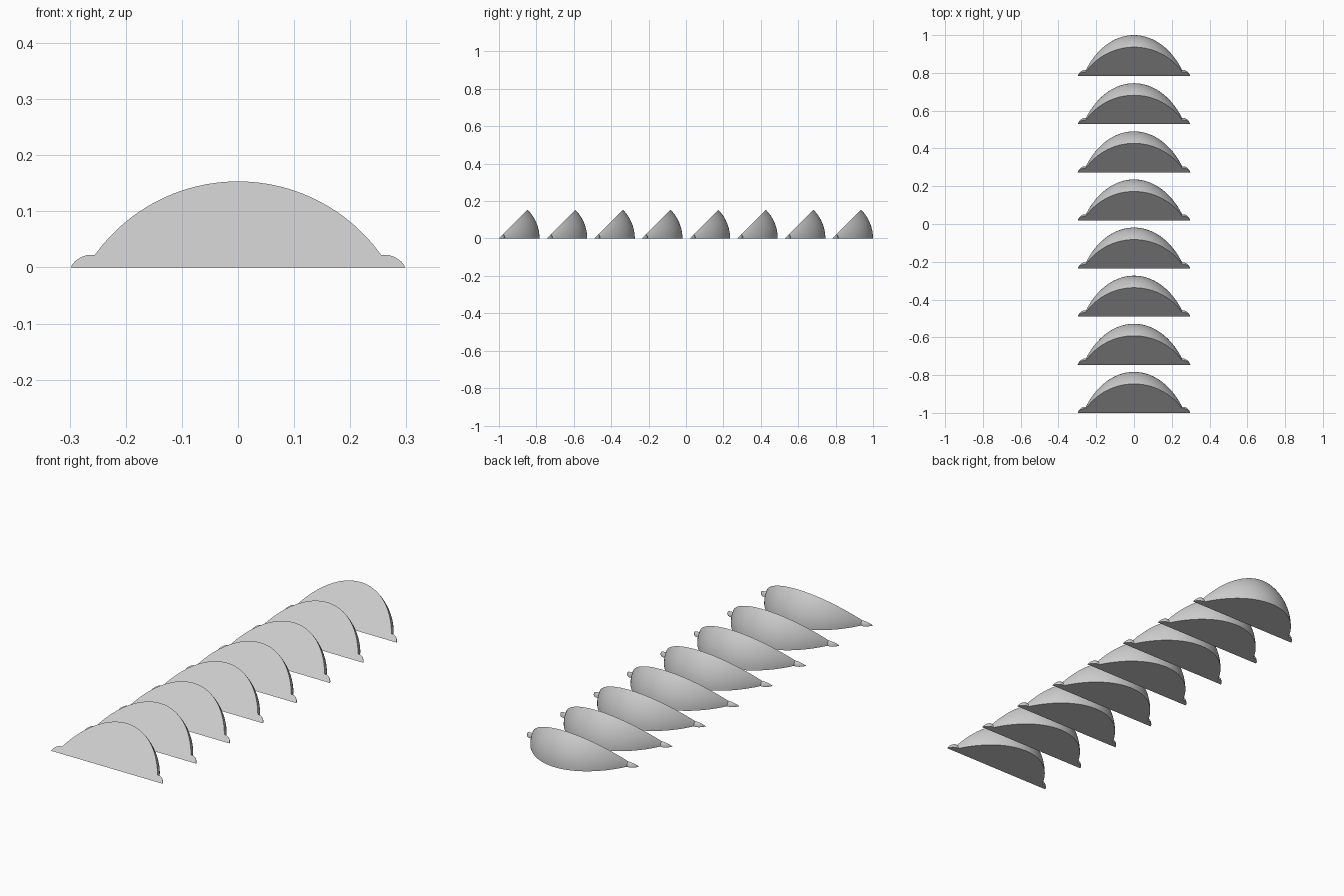
import bpy
import bmesh
from math import sin, cos, pi, sqrt

cube = bpy.data.objects.get("Cube")
if cube:
    bpy.data.objects.remove(cube)

COUNT = 8
RADIUS = 0.217
SPACING = (2 - RADIUS) / (COUNT - 1)
WEDGE = pi / 4
STEPS = 12

grey = bpy.data.materials.new("light grey")
grey.use_nodes = True
colour = (0.6, 0.6, 0.6, 1)
grey.diffuse_color = colour
grey.node_tree.nodes["Principled BSDF"].inputs["Base Color"].default_value = colour


def body_radius(x):
    """Flattened arc of the fruit body."""
    return (sqrt(0.314 ** 2 - x * x) - 0.1606) / sin(WEDGE)


# Half profile: body arc, then the small nub at the tip
half = [(x, body_radius(x)) for x in (0.255 * i / 20 for i in range(21))]
half += [(0.268, 0.032), (0.28, 0.026), (0.29, 0.016), (0.295, 0.008)]
profile = [(-x, r) for x, r in reversed(half[1:])] + half

# Wedge: the profile swept an eighth of a turn, closed by two flat cuts
bm = bmesh.new()
start = bm.verts.new((-0.298, 0, 0))
end = bm.verts.new((0.298, 0, 0))
arcs = []
for s in range(STEPS + 1):
    a = WEDGE * s / STEPS
    arcs.append([bm.verts.new((x, r * cos(a), r * sin(a))) for x, r in profile])
for low, high in zip(arcs, arcs[1:]):
    for i in range(len(profile) - 1):
        bm.faces.new((low[i], low[i + 1], high[i + 1], high[i]))
    bm.faces.new((start, low[0], high[0]))
    bm.faces.new((end, high[-1], low[-1]))
bm.faces.new([start] + arcs[0] + [end])
bm.faces.new([end] + arcs[-1][::-1] + [start])
bmesh.ops.recalc_face_normals(bm, faces=bm.faces)
mesh = bpy.data.meshes.new("wedge")
bm.to_mesh(mesh)
bm.free()
mesh.materials.append(grey)

# Row of identical wedges from front to back
for n in range(COUNT):
    wedge = bpy.data.objects.new(f"fruit_wedge_{n + 1}", mesh)
    wedge.location.y = -1 + n * SPACING
    bpy.context.collection.objects.link(wedge)

# Smooth skin with crisp cut edges
bpy.ops.object.select_all(action="DESELECT")
wedge.select_set(True)
bpy.context.view_layer.objects.active = wedge
bpy.ops.object.shade_smooth_by_angle(angle=pi / 6)
